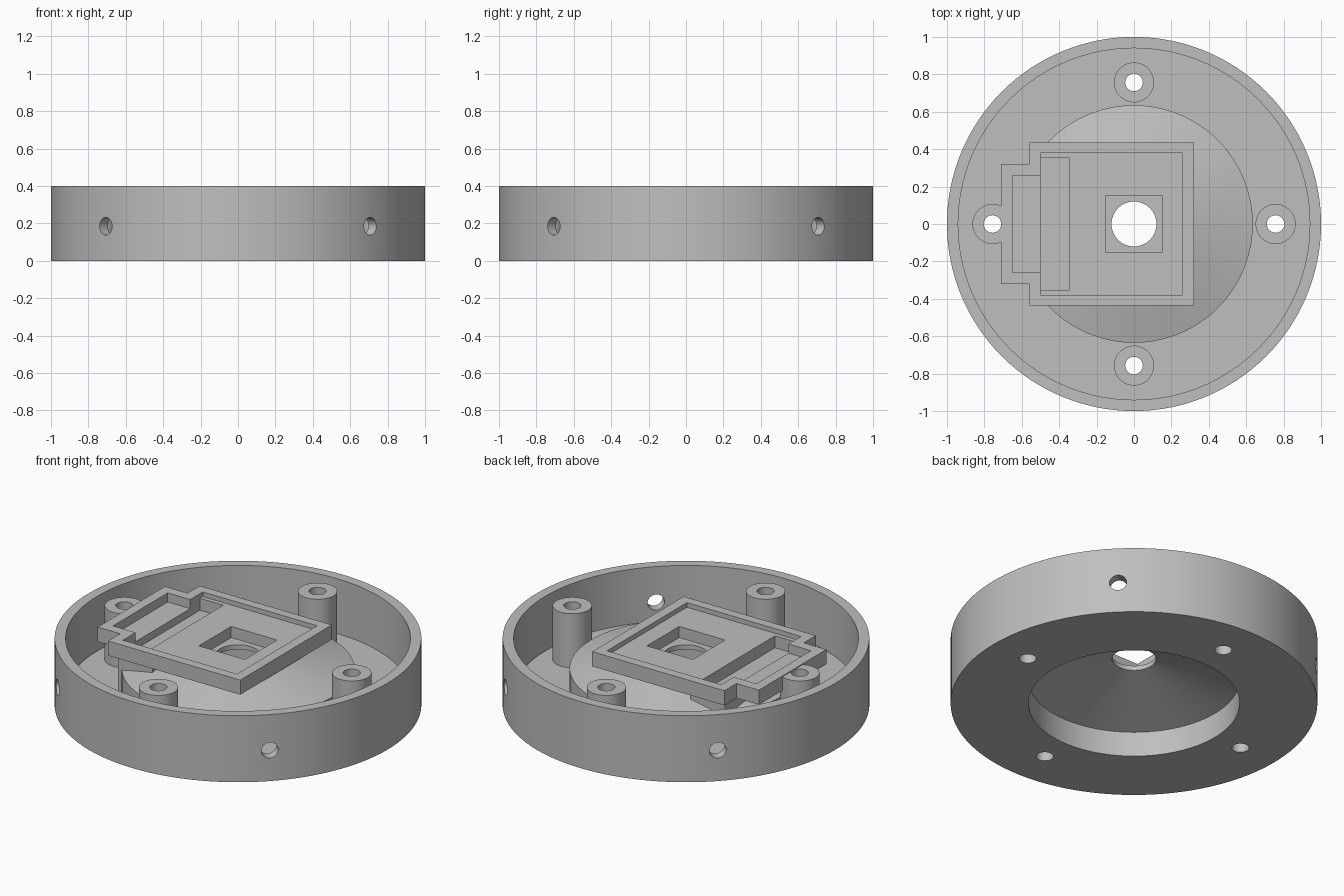
import bpy, bmesh, math
from mathutils import Matrix, Vector

cube = bpy.data.objects.get("Cube")
if cube:
    bpy.data.objects.remove(cube, do_unlink=True)

grey = bpy.data.materials.new("plain grey")
grey.use_nodes = True
grey.diffuse_color = (0.52, 0.52, 0.52, 1)
grey.node_tree.nodes["Principled BSDF"].inputs["Base Color"].default_value = grey.diffuse_color


def finish(name, bm):
    bmesh.ops.recalc_face_normals(bm, faces=bm.faces)
    mesh = bpy.data.meshes.new(name)
    bm.to_mesh(mesh)
    bm.free()
    mesh.materials.append(grey)
    ob = bpy.data.objects.new(name, mesh)
    bpy.context.collection.objects.link(ob)
    return ob


def lathe(name, profile, steps=128):
    """Spin a closed (radius, height) profile around z."""
    bm = bmesh.new()
    verts = [bm.verts.new((r, 0, z)) for r, z in profile]
    edges = [bm.edges.new((a, b)) for a, b in zip(verts, verts[1:] + verts[:1])]
    bmesh.ops.spin(bm, geom=verts + edges, axis=(0, 0, 1), cent=(0, 0, 0),
                   angle=math.tau, steps=steps, use_merge=True)
    bmesh.ops.remove_doubles(bm, verts=bm.verts, dist=1e-5)
    return finish(name, bm)


def prism(name, half, z0, z1):
    """Extrude an outline given by its +y half, mirrored across y."""
    bm = bmesh.new()
    outline = half + [(x, -y) for x, y in reversed(half)]
    face = bm.faces.new([bm.verts.new((x, y, z0)) for x, y in outline])
    top = bmesh.ops.extrude_face_region(bm, geom=[face])["geom"]
    bmesh.ops.translate(bm, vec=(0, 0, z1 - z0),
                        verts=[v for v in top if isinstance(v, bmesh.types.BMVert)])
    return finish(name, bm)


def box(name, x0, x1, y, z0, z1):
    return prism(name, [(x0, y), (x1, y)], z0, z1)


def cylinder(name, radius, depth, matrix, segments=48):
    bm = bmesh.new()
    bmesh.ops.create_cone(bm, cap_ends=True, segments=segments, radius1=radius,
                          radius2=radius, depth=depth, matrix=matrix)
    return finish(name, bm)


def cut(ob, cutters):
    bpy.context.view_layer.objects.active = ob
    for cutter in cutters:
        mod = ob.modifiers.new("cut", 'BOOLEAN')
        mod.operation, mod.solver, mod.object = 'DIFFERENCE', 'EXACT', cutter
        bpy.ops.object.modifier_apply(modifier=mod.name)


# Round housing: wall, floor, raised pedestal and hollow cone
housing = lathe("housing", [(0.576, 0), (1, 0), (1, 0.4), (0.94, 0.4), (0.94, 0.07),
                            (0.635, 0.07), (0.635, 0.22), (0.12, 0.36), (0.12, 0.277),
                            (0.576, 0.15)])

# Four screw posts
posts, drills, wall_drills = [], [], []
for i in range(4):
    turn = Matrix.Rotation(i * math.pi / 2, 4, 'Z')
    spot = turn @ Vector((0.757, 0, 0.23))
    posts.append(cylinder(f"screw_post_{i + 1}", 0.107, 0.33, Matrix.Translation(spot)))
    drills.append(cylinder("drill", 0.047, 2, Matrix.Translation(spot)))
    # Radial holes through the wall, on the diagonals
    aim = Matrix.Rotation((i + 0.5) * math.pi / 2, 4, 'Z')
    wall_drills.append(cylinder("wall_drill", 0.047, 0.3, aim
                                @ Matrix.Translation((0.98, 0, 0.185))
                                @ Matrix.Rotation(math.pi / 2, 4, 'Y')))

# Stepped tray with its end extension, and the block beneath it
tray = prism("tray", [(-0.71, 0.32), (-0.56, 0.32), (-0.56, 0.435), (0.32, 0.435)], 0.312, 0.4)
support = box("tray_support", -0.53, -0.3, 0.385, 0.06, 0.33)

# Pockets
pocket = box("pocket_cutter", -0.5, 0.26, 0.38, 0.372, 0.6)
extension = box("extension_cutter", -0.65, -0.45, 0.26, 0.345, 0.6)
trough = box("trough_cutter", -0.5, -0.345, 0.353, 0.3, 0.6)
window = box("window_cutter", -0.153, 0.153, 0.153, 0.305, 0.6)
void = lathe("void_cutter", [(0, -0.1), (0.59, -0.1), (0.59, 0.16), (0, 0.325)])

cut(housing, drills + wall_drills + [trough, window])
cut(tray, [pocket, extension, trough, window])
cut(support, [trough, void])
for post, drill in zip(posts, drills):
    cut(post, [drill])

for cutter in drills + wall_drills + [pocket, extension, trough, window, void]:
    bpy.data.objects.remove(cutter, do_unlink=True)

# Smooth the round surfaces and keep the edges sharp
bpy.ops.object.select_all(action='DESELECT')
for ob in [housing, tray, support] + posts:
    ob.select_set(True)
bpy.context.view_layer.objects.active = housing
bpy.ops.object.shade_smooth_by_angle(angle=math.radians(12))
